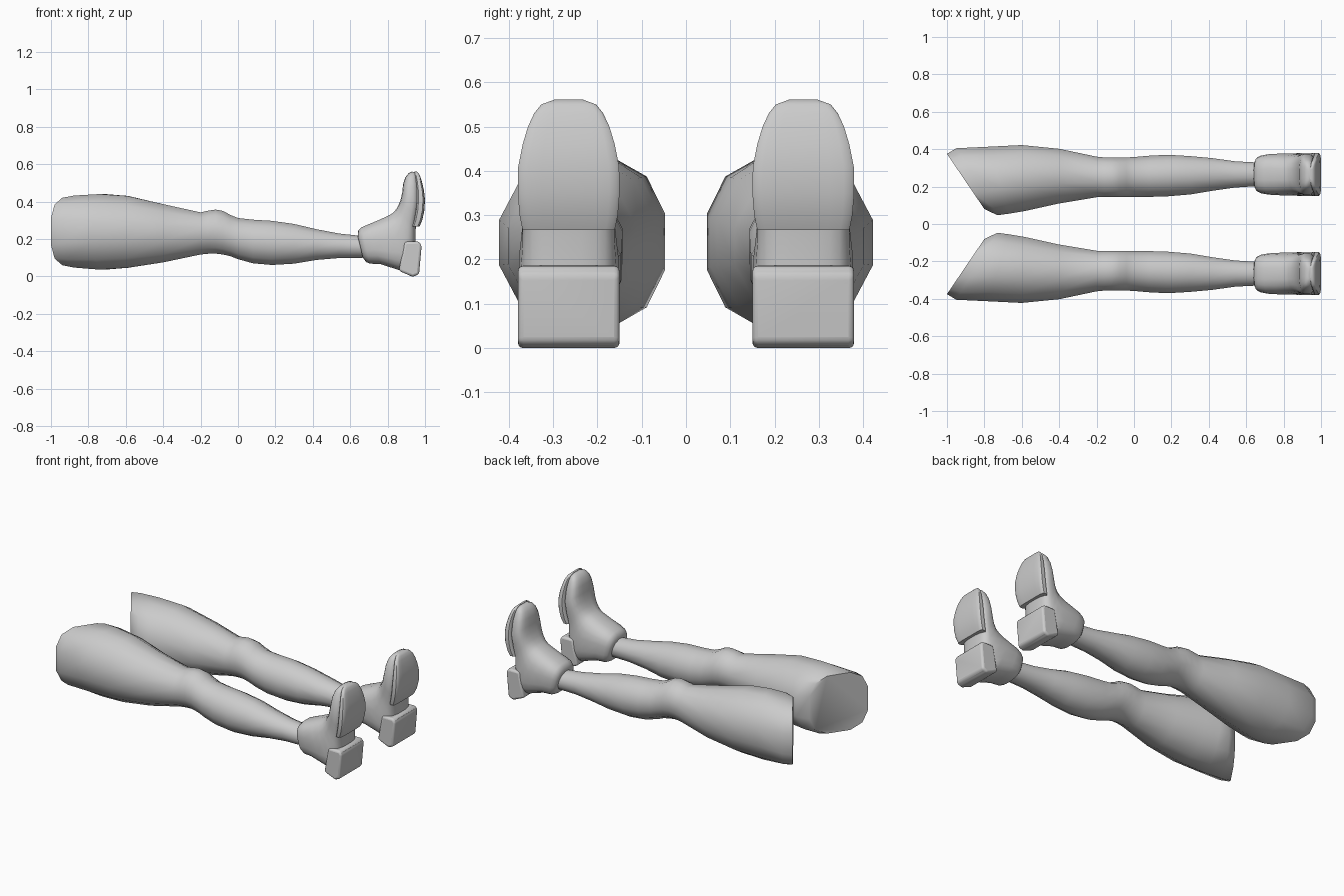
import bpy, bmesh
from math import cos, sin, pi, radians
from mathutils import Vector

if "Cube" in bpy.data.objects:
    bpy.data.objects.remove(bpy.data.objects["Cube"])

YC = 0.265  # centre line of each boot


def ring(c, u, v, n, p):
    """Rounded section: centre c, half axes u and v, p < 1 makes it boxier."""
    k = cos(pi / n) ** p
    f = lambda s: (abs(s) ** p) * (1 if s > 0 else -1) / k
    angs = [2 * pi * (i + 0.5) / n for i in range(n)]
    return [c + u * f(cos(a)) + v * f(sin(a)) for a in angs]


def finish(bm, name, angle=40, bevel=0):
    bmesh.ops.recalc_face_normals(bm, faces=bm.faces)
    me = bpy.data.meshes.new(name)
    bm.to_mesh(me)
    bm.free()
    ob = bpy.data.objects.new(name, me)
    bpy.context.collection.objects.link(ob)
    bpy.ops.object.select_all(action='DESELECT')
    ob.select_set(True)
    bpy.context.view_layer.objects.active = ob
    bpy.ops.object.shade_smooth_by_angle(angle=radians(angle))
    if bevel:
        b = ob.modifiers.new("Bevel", 'BEVEL')
        b.width, b.segments, b.limit_method = bevel, 3, 'ANGLE'
        b.angle_limit = radians(35)
    m = ob.modifiers.new("Mirror", 'MIRROR')
    m.use_axis = (False, True, False)
    m.use_mirror_merge = False
    return ob


def loft(name, rings, angle=40):
    bm = bmesh.new()
    vs = [[bm.verts.new(co) for co in r] for r in rings]
    n = len(vs[0])
    for a, b in zip(vs, vs[1:]):
        for i in range(n):
            j = (i + 1) % n
            bm.faces.new((a[i], a[j], b[j], b[i]))
    bm.faces.new(vs[0])
    bm.faces.new(vs[-1])
    return finish(bm, name, angle)


# Bare leg: inner x, inner y, outer x, outer y, bottom z, top z
leg = [(-.80, .08, -1.0, .375, .06, .42), (-.73, .047, -.95, .405, .047, .432),
       (-.67, .055, -.78, .413, .036, .44), (-.58, .07, -.60, .422, .046, .43),
       (-.40, .11, -.40, .402, .075, .386), (-.20, .143, -.20, .36, .117, .342),
       (-.16, .144, -.16, .356, .121, .351), (-.12, .144, -.12, .355, .122, .357),
       (-.08, .144, -.08, .355, .117, .35), (-.04, .144, -.04, .356, .108, .328),
       (.0, .145, .0, .358, .092, .312), (.08, .145, .08, .365, .07, .303),
       (.18, .148, .18, .37, .061, .297), (.30, .158, .30, .363, .068, .28),
       (.42, .178, .42, .352, .088, .252), (.54, .195, .54, .335, .098, .229),
       (.70, .205, .70, .327, .10, .212)]
rings = []
for k, (xi, yi, xo, yo, z0, z1) in enumerate(leg):
    c = Vector(((xi + xo) / 2, (yi + yo) / 2, (z0 + z1) / 2))
    u = Vector(((xo - xi) / 2, (yo - yi) / 2, 0))
    rings.append(ring(c, u, Vector((0, 0, (z1 - z0) / 2)), 12, (.7, .85)[k] if k < 2 else 1))
loft("bare_leg", rings)


def boot_rings(secs, n, p):
    """Sections between two points in the side plane, with a half width."""
    out = []
    for ax, az, bx, bz, hw in secs:
        a, b = Vector((ax, YC, az)), Vector((bx, YC, bz))
        out.append(ring((a + b) / 2, Vector((0, hw, 0)), (b - a) / 2, n, p))
    return out


# Boot upper, fanned from the collar round the heel to the toe
upper = [(.668, .10, .64, .215, .075), (.685, .077, .643, .245, .09),
         (.705, .068, .66, .262, .10), (.76, .066, .695, .277, .108),
         (.86, .034, .75, .30, .112), (.925, .018, .79, .318, .112),
         (.945, .09, .815, .33, .108), (.95, .17, .835, .345, .104),
         (.95, .25, .853, .37, .104), (.96, .31, .868, .405, .109),
         (.972, .39, .878, .447, .11), (.97, .47, .883, .495, .095),
         (.962, .52, .895, .53, .078), (.955, .545, .912, .551, .06),
         (.95, .557, .93, .56, .03)]
loft("boot_upper", boot_rings(upper, 20, .7), 50)

# Forward sole, from the arch up to the toe
sole = [(.93, .266, .97, .266, .104), (.94, .30, .985, .30, .111),
        (.95, .35, .996, .35, .115), (.955, .41, 1.0, .41, .114),
        (.955, .46, .994, .46, .104), (.952, .50, .985, .50, .092),
        (.948, .53, .976, .53, .078), (.945, .55, .967, .55, .062),
        (.942, .561, .955, .561, .032)]
loft("boot_sole", boot_rings(sole, 16, .4), 45)

# Heel block, side profile extruded across the boot
prof = [(.86, .03), (.935, -.003), (.968, .012), (.982, .165), (.968, .186), (.89, .186)]
bm = bmesh.new()
f = bm.faces.new([bm.verts.new((x, YC - .115, z)) for x, z in prof])
new = bmesh.ops.extrude_face_region(bm, geom=[f])["geom"]
bmesh.ops.translate(bm, vec=(0, .23, 0), verts=[v for v in new if isinstance(v, bmesh.types.BMVert)])
finish(bm, "boot_heel", 50, bevel=.02)
